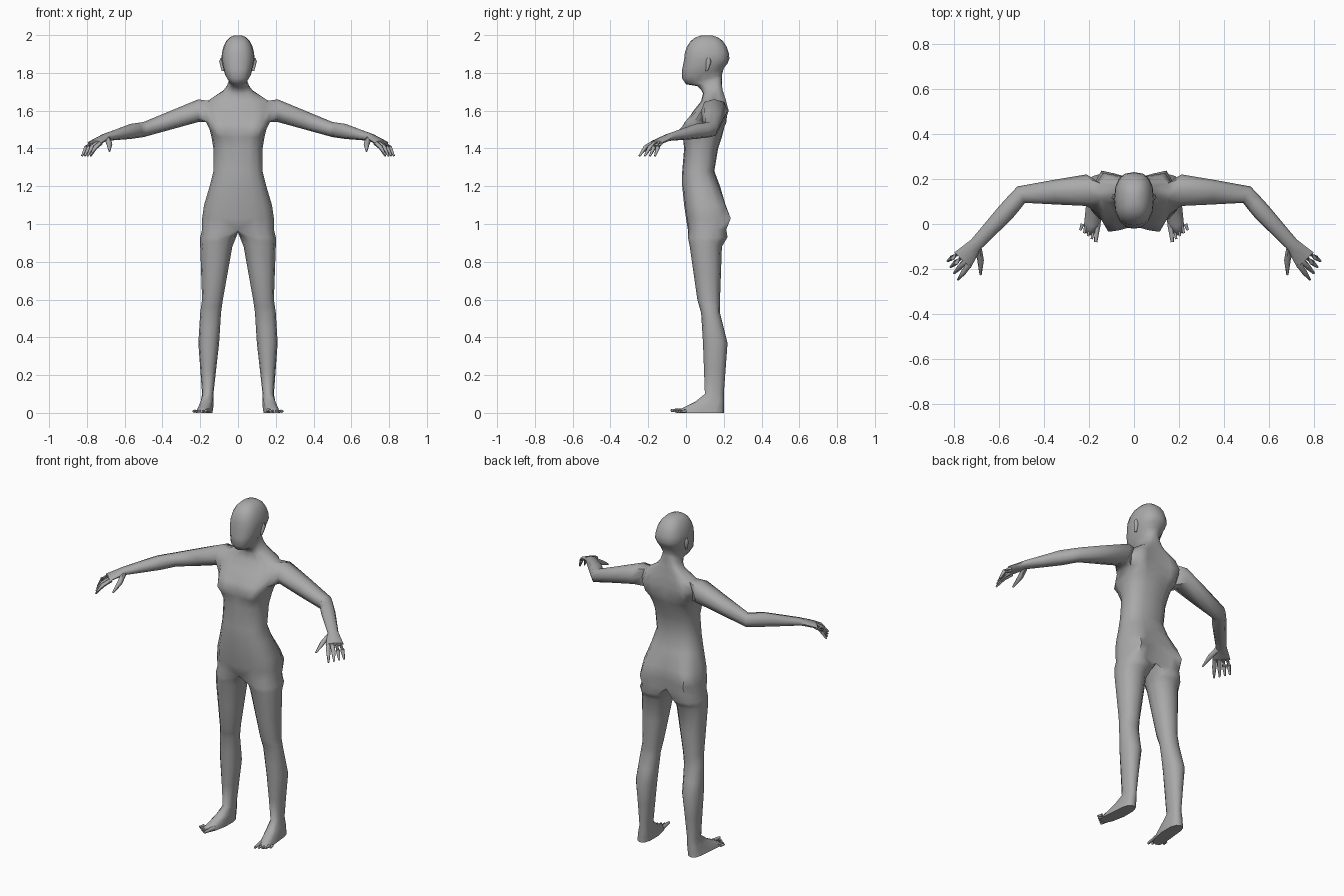
import bpy, bmesh
from math import sin, cos, pi, tau, radians, copysign
from mathutils import Vector

if "Cube" in bpy.data.objects:
    bpy.data.objects.remove(bpy.data.objects["Cube"])

skin = bpy.data.materials.new("matte_grey")
skin.use_nodes = True
grey = (0.4, 0.4, 0.4, 1)
skin.diffuse_color = grey
skin.node_tree.nodes["Principled BSDF"].inputs["Base Color"].default_value = grey


def soften(value, power):
    """Signed power: below one it squares off an ellipse."""
    return copysign(abs(value) ** power, value)


def bump(z, centre, reach):
    """One at the centre height, fading to nothing at the reach."""
    return max(0, 1 - abs(z - centre) / reach)


def refine(keys):
    """Add a halfway section between every two key sections."""
    for lower, upper in zip(keys, keys[1:]):
        yield lower
        yield [(a + b) / 2 for a, b in zip(lower, upper)]
    yield keys[-1]


def loft(bm, first, second, closed=True, skip=()):
    """Join two sections of equal point count with quads."""
    count = len(first)
    for i in range(count if closed else count - 1):
        if i not in skip:
            j = (i + 1) % count
            bm.faces.new((first[i], first[j], second[j], second[i]))


def tube(bm, points, radii, sides=6):
    """Closed tapered tube through the points."""
    points = [Vector(p) for p in points]
    previous = None
    for i, (point, radius) in enumerate(zip(points, radii)):
        ahead = points[min(i + 1, len(points) - 1)]
        behind = points[max(i - 1, 0)]
        along = (ahead - behind).normalized()
        side = along.orthogonal().normalized()
        rise = along.cross(side)
        ring = []
        for k in range(sides):
            turn = tau * k / sides
            ring.append(bm.verts.new(point + radius * (cos(turn) * side + sin(turn) * rise)))
        if previous:
            loft(bm, previous, ring)
        else:
            bm.faces.new(ring)
        previous = ring
    bm.faces.new(previous)


def finish(bm, name):
    """Mirror the left half, then make a smooth object of it."""
    geometry = bm.verts[:] + bm.edges[:] + bm.faces[:]
    bmesh.ops.mirror(bm, geom=geometry, merge_dist=0.001, axis='X')
    bmesh.ops.recalc_face_normals(bm, faces=bm.faces[:])
    mesh = bpy.data.meshes.new(name)
    bm.to_mesh(mesh)
    bm.free()
    mesh.materials.append(skin)
    part = bpy.data.objects.new(name, mesh)
    bpy.context.collection.objects.link(part)
    bpy.ops.object.select_all(action='DESELECT')
    part.select_set(True)
    bpy.context.view_layer.objects.active = part
    bpy.ops.object.shade_smooth_by_angle(angle=radians(60))


def half_section(bm, z, width, front, back):
    """Half ring of the trunk or head, from front centre to back centre."""
    chest = 0.05 * bump(z, 1.5, 0.08)
    seat = 0.065 * bump(z, 1.02, 0.16)
    blades = 0.045 * bump(z, 1.6, 0.12)
    jaw_tilt = 0.06 * bump(z, 1.76, 0.12)
    ring = []
    for k in range(9):
        angle = pi * k / 8 - pi / 2
        across = 0 if k in (0, 8) else width * soften(cos(angle), 0.8)
        depth = soften(sin(angle), 0.8)
        swell = -chest if depth < 0 else seat + blades
        y = (front + back) / 2 + (back - front) / 2 * depth
        y += swell * sin(2 * angle) ** 2
        ring.append(bm.verts.new((across, y, z + jaw_tilt * (depth + 1) / 2)))
    return ring


bm = bmesh.new()

# Trunk: height, half width, front, back
trunk = [half_section(bm, *row) for row in (
    (0.97, 0.19, 0.01, 0.19), (1.03, 0.19, 0, 0.2), (1.1, 0.18, -0.01, 0.2),
    (1.2, 0.15, -0.02, 0.18), (1.28, 0.13, -0.02, 0.15), (1.4, 0.13, -0.01, 0.17),
    (1.46, 0.14, -0.01, 0.19), (1.5, 0.15, -0.01, 0.2), (1.54, 0.17, 0, 0.21),
    (1.6, 0.18, 0.04, 0.2), (1.65, 0.16, 0.08, 0.2), (1.69, 0.08, 0.09, 0.19))]
# Neck, jaw and face
face = [half_section(bm, *row) for row in (
    (1.71, 0.06, 0.08, 0.19), (1.73, 0.05, 0.06, 0.19), (1.74, 0.05, 0, 0.19),
    (1.77, 0.07, -0.02, 0.2), (1.82, 0.08, -0.02, 0.22))]
# Rounded skull
skull = []
for step in range(6):
    angle = pi / 2 * step / 5.5
    size = cos(angle) ** 0.8
    skull.append(half_section(bm, 1.87 + 0.13 * sin(angle), 0.088 * size,
                              0.11 - 0.12 * size, 0.11 + 0.12 * size))

# The side columns at the shoulder stay open for the arm
low, mid, top, collar = trunk[-4:]
rings = trunk + face + skull
for lower, upper in zip(rings, rings[1:]):
    loft(bm, lower, upper, closed=False, skip=(3, 4) if lower in (low, mid) else ())
bm.faces.new(rings[-1])

# Arm: centre, horizontal and vertical radius, turn in degrees
previous = [low[3], mid[3], top[3], top[4], top[5], mid[5], low[5], low[4]]
for x, y, z, wide, tall, turn in refine((
        (0.21, 0.15, 1.6, 0.07, 0.06, 0), (0.5, 0.13, 1.5, 0.04, 0.04, 25),
        (0.57, 0.05, 1.49, 0.04, 0.04, 47), (0.7, -0.09, 1.46, 0.03, 0.02, 47),
        (0.76, -0.16, 1.43, 0.05, 0.01, 47))):
    ring = []
    for k in range(8):
        angle = pi * (5 - k) / 4
        reach = wide * soften(cos(angle), 0.8)
        rise = tall * soften(sin(angle), 0.8)
        ring.append(bm.verts.new((x + reach * sin(radians(turn)),
                                  y + reach * cos(radians(turn)), z + rise)))
    loft(bm, previous, ring)
    previous = ring
bm.faces.new(previous)

# Leg: height, inner, outer, front, back; the foot widens by rule
leg = list(refine((
    (0.93, 0.01, 0.2, 0.01, 0.22), (0.88, 0.03, 0.2, 0.02, 0.19),
    (0.6, 0.08, 0.19, 0.06, 0.18), (0.53, 0.09, 0.2, 0.08, 0.18),
    (0.37, 0.1, 0.21, 0.09, 0.22), (0.1, 0.13, 0.19, 0.1, 0.2))))
foot = [(z, 0.13, 0.21 - z / 5, max(2 * z - 0.07, -0.05), 0.2) for z in (0.06, 0.03, 0.01, 0)]
previous = trunk[0] + [bm.verts.new((0, y, 0.955)) for y in (0.15, 0.1, 0.05)]
for row in leg + foot:
    z, inner, outer, front, back = row
    power = 0.7 if row in foot else 0.9
    ring = []
    for k in range(12):
        angle = tau * (k - 4) / 12
        x = (inner + outer) / 2 + (outer - inner) / 2 * soften(cos(angle), power)
        y = (front + back) / 2 + (back - front) / 2 * soften(sin(angle), power)
        if row in foot:
            x += max(0, 0.1 - y) * 0.15
        ring.append(bm.verts.new((x, y, z)))
    loft(bm, previous, ring)
    previous = ring
bm.faces.new(previous)
finish(bm, "body")

# Fingers fan out from the knuckle line and curl down
bm = bmesh.new()
for i in range(4):
    base = Vector((0.777, -0.13, 1.43)) - i * Vector((0.017, 0.015, 0))
    heading = radians(-35 - 6 * i)
    length = 0.06 + 0.01 * i
    tip = base + Vector((length * cos(heading), length * sin(heading), -0.07))
    knuckle = base.lerp(tip, 0.55) + Vector((0, 0, 0.014))
    tube(bm, (base, knuckle, tip), (0.012, 0.012, 0.005))
finish(bm, "fingers")

bm = bmesh.new()
tube(bm, ((0.69, -0.11, 1.45), (0.68, -0.16, 1.42), (0.68, -0.225, 1.385)), (0.016, 0.015, 0.005))
finish(bm, "thumbs")

# Toes, longest on the inside
bm = bmesh.new()
for i in range(5):
    x = 0.16 + 0.017 * i
    radius = 0.009 if i else 0.013
    tube(bm, ((x, 0, radius), (x + 0.01, 0.013 * i - 0.08, radius)), (radius, radius * 0.6))
finish(bm, "toes")

bm = bmesh.new()
tube(bm, ((0.08, 0.11, 1.81), (0.085, 0.12, 1.86), (0.085, 0.12, 1.88)), (0.006, 0.015, 0.008))
finish(bm, "ears")
